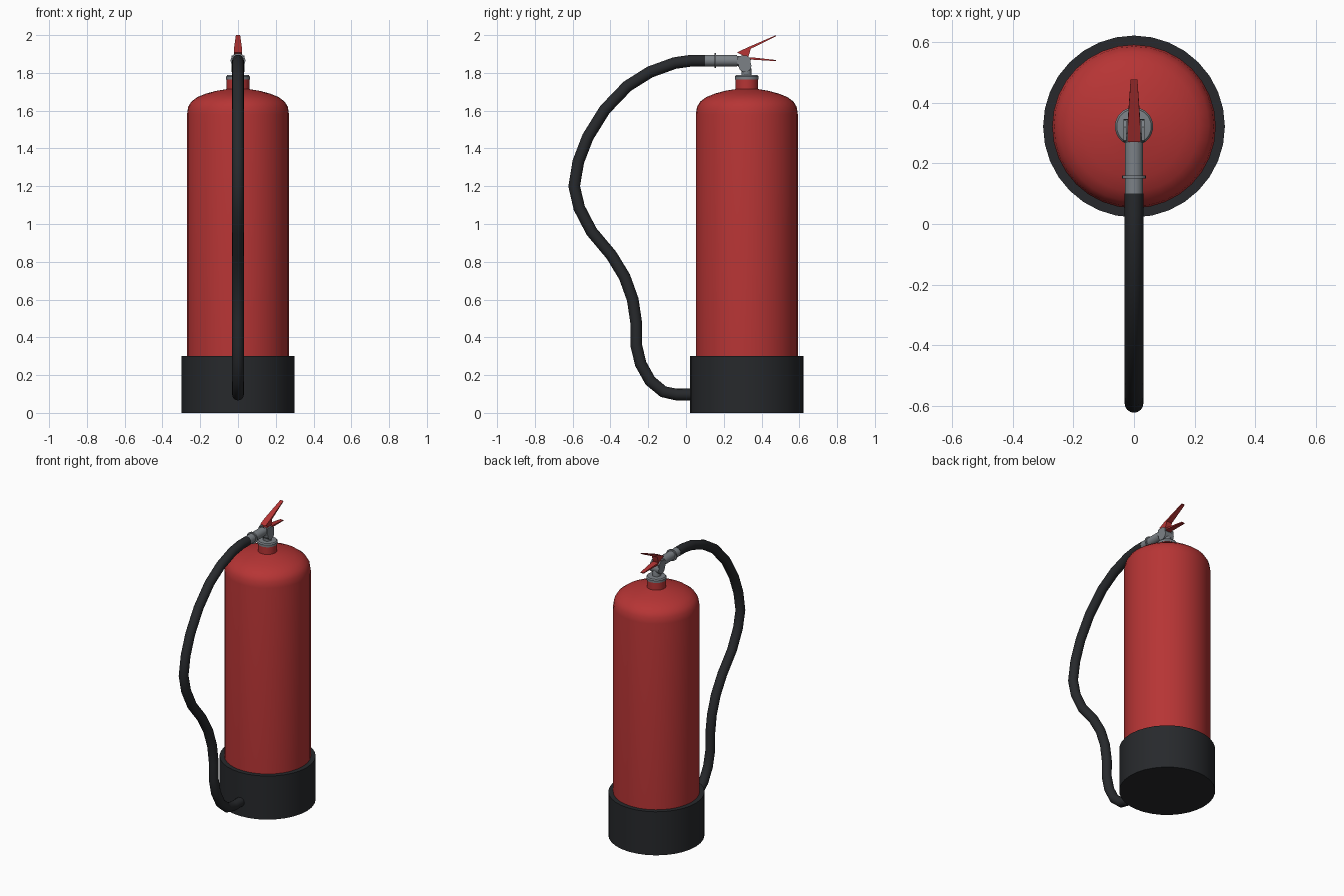
import bpy, bmesh, math
from mathutils import Vector, Matrix

if "Cube" in bpy.data.objects:
    bpy.data.objects.remove(bpy.data.objects["Cube"])

AXIS_Y = 0.322  # the cylinder's axis


def material(name, rgb):
    m = bpy.data.materials.new(name)
    m.diffuse_color = (*rgb, 1)
    m.use_nodes = True
    m.node_tree.nodes["Principled BSDF"].inputs["Base Color"].default_value = m.diffuse_color
    return m


RED = material("red_paint", (0.47, 0.035, 0.035))
BLACK = material("black_rubber", (0.02, 0.022, 0.025))
STEEL = material("steel", (0.2, 0.22, 0.24))


def finish(bm, name, mat, angle=35):
    bmesh.ops.remove_doubles(bm, verts=bm.verts, dist=1e-5)
    bmesh.ops.recalc_face_normals(bm, faces=bm.faces)
    me = bpy.data.meshes.new(name)
    bm.to_mesh(me)
    bm.free()
    ob = bpy.data.objects.new(name, me)
    bpy.context.collection.objects.link(ob)
    me.materials.append(mat)
    bpy.ops.object.select_all(action='DESELECT')
    ob.select_set(True)
    bpy.context.view_layer.objects.active = ob
    bpy.ops.object.shade_smooth_by_angle(angle=math.radians(angle))
    return ob


def lathe(name, profile, mat, sides=32, place=None):
    """Spin (radius, height) points about z, then move into place."""
    bm = bmesh.new()
    vs = [bm.verts.new((r, 0, z)) for r, z in profile]
    es = [bm.edges.new(p) for p in zip(vs, vs[1:])]
    bmesh.ops.spin(bm, geom=vs + es, cent=(0, 0, 0), axis=(0, 0, 1),
                   angle=math.tau, steps=sides)
    bm.transform(place or Matrix.Translation((0, AXIS_Y, 0)))
    return finish(bm, name, mat)


def tube(name, path, radius, mat, sides=16):
    """Sweep a circle along (y, z) points, with capped ends."""
    bm = bmesh.new()
    pts = [Vector((0, y, z)) for y, z in path]
    side = Vector((1, 0, 0))
    rings = []
    for i, p in enumerate(pts):
        t = (pts[min(i + 1, len(pts) - 1)] - pts[max(i - 1, 0)]).normalized()
        up = t.cross(side)
        rings.append([bm.verts.new(p + radius * (math.cos(a) * side + math.sin(a) * up))
                      for a in (math.tau * k / sides for k in range(sides))])
    for a, b in zip(rings, rings[1:]):
        for k in range(sides):
            j = (k + 1) % sides
            bm.faces.new((a[k], a[j], b[j], b[k]))
    bm.faces.new(rings[0])
    bm.faces.new(rings[-1])
    return finish(bm, name, mat)


def plate(name, outline, half_width, mat, x=0):
    """Extrude a (y, z) outline across x; half_width may vary with y."""
    bm = bmesh.new()
    a, b = [[bm.verts.new((x + s * half_width(y), y, z)) for y, z in outline]
            for s in (-1, 1)]
    bm.faces.new(a)
    bm.faces.new(b)
    for k in range(len(a)):
        j = (k + 1) % len(a)
        bm.faces.new((a[k], a[j], b[j], b[k]))
    return finish(bm, name, mat, 25)


# Base cup and tank with domed shoulder and neck
lathe("base_cup", [(0, 0), (0.3, 0), (0.3, 0.3), (0.265, 0.3)], BLACK)
lathe("tank", [(0, 0.02), (0.27, 0.02), (0.27, 1.58), (0.264, 1.62), (0.247, 1.648),
               (0.215, 1.672), (0.17, 1.69), (0.115, 1.705), (0.06, 1.714)], RED)
lathe("neck", [(0.06, 1.69), (0.06, 1.77), (0, 1.77)], RED)

# Valve: collar, elbow pipe, pivot and hose coupling
lathe("valve_collar", [(0, 1.765), (0.063, 1.765), (0.063, 1.78), (0.057, 1.788),
                       (0.035, 1.79), (0, 1.79)], STEEL)
tube("valve_elbow", [(0.32, 1.78), (0.32, 1.815), (0.312, 1.84), (0.295, 1.857),
                     (0.265, 1.865), (0.15, 1.865)], 0.027, STEEL)
along_y = Matrix.Translation((0, 0, 1.865)) @ Matrix.Rotation(-math.pi / 2, 4, 'X')
lathe("hose_coupling", [(0, 0.09), (0.03, 0.09), (0.03, 0.15), (0.039, 0.15), (0.039, 0.16),
                        (0.03, 0.16), (0.03, 0.27), (0, 0.27)], STEEL, 24, along_y)
along_x = Matrix.Translation((0, 0.312, 1.838)) @ Matrix.Rotation(math.pi / 2, 4, 'Y')
lathe("pivot", [(0, -0.034), (0.034, -0.034), (0.034, 0.034), (0, 0.034)],
      STEEL, 20, along_x)
for s, n in ((-1, "left"), (1, "right")):
    plate(f"lever_bracket_{n}", [(0.27, 1.845), (0.34, 1.845), (0.342, 1.875),
                                 (0.32, 1.892), (0.275, 1.89)],
          lambda y: 0.005, STEEL, s * 0.029)

# Squeeze levers, tapering to the tip
taper = lambda y: 0.021 - 0.01 * max(0, (y - 0.34) / 0.14)
plate("upper_lever", [(0.27, 1.908), (0.32, 1.932), (0.477, 2.0), (0.477, 1.994),
                      (0.343, 1.928), (0.335, 1.9), (0.325, 1.872), (0.3, 1.872),
                      (0.302, 1.892)], taper, RED)
plate("lower_lever", [(0.3, 1.884), (0.35, 1.882), (0.477, 1.868), (0.477, 1.862),
                      (0.35, 1.87), (0.3, 1.866)], taper, RED)

# Hose from the coupling down to the base
tube("hose", [(0.1, 1.865), (0.03, 1.865), (-0.06, 1.852), (-0.19, 1.805), (-0.31, 1.73),
              (-0.43, 1.605), (-0.52, 1.46), (-0.57, 1.33), (-0.592, 1.2), (-0.565, 1.085),
              (-0.5, 0.96), (-0.395, 0.835), (-0.325, 0.72), (-0.282, 0.6), (-0.264, 0.48),
              (-0.264, 0.36), (-0.24, 0.26), (-0.19, 0.17), (-0.12, 0.112), (-0.05, 0.097),
              (0.04, 0.097)], 0.031, BLACK)
